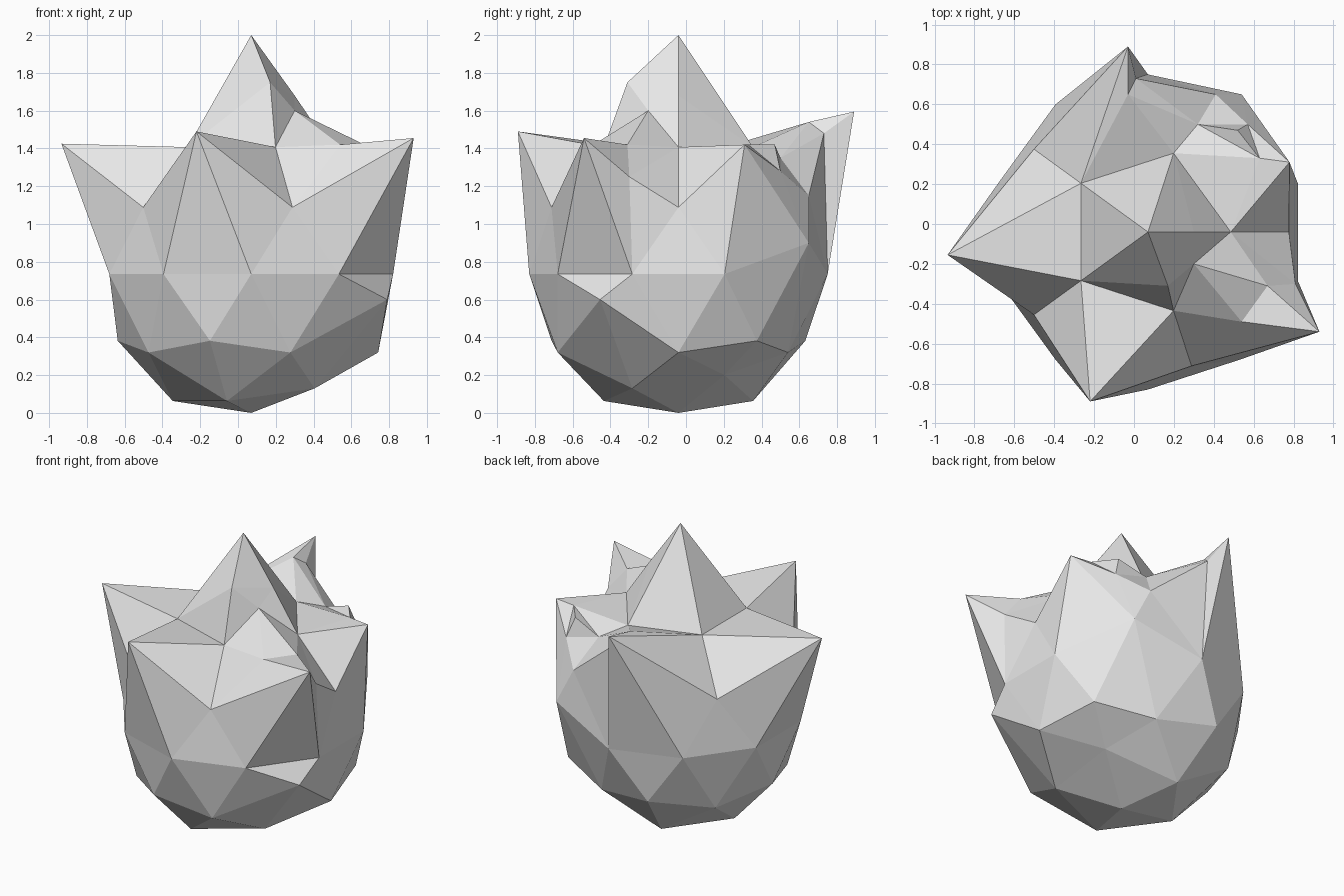
import bpy, bmesh, math
from mathutils import Vector

cube = bpy.data.objects.get("Cube")
if cube:
    bpy.data.objects.remove(cube, do_unlink=True)

RADIUS = 0.79
CENTRE = Vector((0.07, -0.04, 0.735))

# Base body: a faceted ball
bm = bmesh.new()
bmesh.ops.create_icosphere(bm, subdivisions=2, radius=RADIUS)
bmesh.ops.translate(bm, verts=bm.verts, vec=CENTRE)


def nearest(point):
    return min(bm.verts, key=lambda v: (v.co - Vector(point)).length)


def on_ball(height, azimuth):
    """Corner of the ball at a relative height and a compass angle."""
    flat = math.sqrt(1 - height * height)
    a = math.radians(azimuth)
    return nearest(CENTRE + RADIUS * Vector((flat * math.cos(a), flat * math.sin(a), height)))


# Named corners, picked while the ball is still regular
peak, base = on_ball(1, 0), on_ball(-1, 0)
crown_front, crown_side = on_ball(0.851, 288), on_ball(0.851, 0)
crown_back = on_ball(0.851, 72)
spike_front, spike_right = on_ball(0.526, 252), on_ball(0.526, 180)
spike_left, spike_back = on_ball(0.526, 324), on_ball(0.526, 108)
spike_rear_left = on_ball(0.526, 36)
shoulder_side, shoulder_back = on_ball(0.447, 0), on_ball(0.447, 72)
waist_back = on_ball(0, 54)
hip_front, hip_back = on_ball(-0.447, 324), on_ball(-0.526, 72)
foot_front, foot_back = on_ball(-0.851, 324), on_ball(-0.851, 36)

# Pull the corners out into spikes and dents
pulled = [
    (peak, (0.07, -0.04, 2)),
    (base, (0.07, -0.04, 0)),
    (spike_front, (-0.22, -0.89, 1.49)),
    (spike_right, (-0.935, -0.155, 1.425)),
    (spike_left, (0.93, -0.54, 1.455)),
    (spike_back, (-0.03, 0.89, 1.595)),
    (spike_rear_left, (0.78, 0.31, 1.42)),
    (shoulder_back, (0.41, 0.65, 1.15)),
    (waist_back, (0.54, 0.65, 0.9)),
    (hip_front, (0.79, -0.455, 0.6)),
    (hip_back, (0.27, 0.54, 0.32)),
    (foot_front, (0.406, -0.284, 0.13)),
    (foot_back, (0.406, 0.204, 0.2)),
]
for vert, spot in pulled:
    vert.co = spot

# Edges that carry an extra bent point
bends = [
    (peak, crown_front, (0.17, -0.31, 1.75)),
    (peak, crown_side, (0.3, -0.04, 1.68)),
    (crown_front, crown_side, (0.3, -0.2, 1.6)),
    (crown_front, spike_left, (0.54, -0.49, 1.42)),
    (crown_side, spike_left, (0.67, -0.31, 1.42)),
    (spike_left, shoulder_side, (0.81, -0.3, 1.25)),
    (crown_back, spike_rear_left, (0.63, 0.33, 1.42)),
    (shoulder_back, spike_rear_left, (0.57, 0.5, 1.28)),
    (crown_back, shoulder_back, (0.32, 0.5, 1.35)),
    (crown_back, spike_back, (-0.03, 0.65, 1.54)),
    (spike_back, shoulder_back, (0.01, 0.73, 1.48)),
]
edges = [bm.edges.get((a, b)) for a, b, _ in bends]
middles = [(a.co + b.co) / 2 for a, b, _ in bends]
bmesh.ops.subdivide_edges(bm, edges=edges, cuts=1, use_grid_fill=True)
points = [nearest(m) for m in middles]
for vert, (_, _, spot) in zip(points, bends):
    vert.co = spot

# Small raised knob behind the rear left spike
knob = set(points[6:9])
inner = [f for f in bm.faces if set(f.verts) == knob]
if inner:
    poked = bmesh.ops.poke(bm, faces=inner)
    poked["verts"][0].co = (0.52, 0.47, 1.42)

bmesh.ops.triangulate(bm, faces=bm.faces)
bmesh.ops.recalc_face_normals(bm, faces=bm.faces)

mesh = bpy.data.meshes.new("spiky_body")
bm.to_mesh(mesh)
bm.free()
body = bpy.data.objects.new("spiky_body", mesh)
bpy.context.collection.objects.link(body)

# Plain pale grey
grey = bpy.data.materials.new("pale_grey")
grey.use_nodes = True
colour = (0.8, 0.8, 0.8, 1)
grey.diffuse_color = colour
grey.node_tree.nodes["Principled BSDF"].inputs["Base Color"].default_value = colour
mesh.materials.append(grey)
